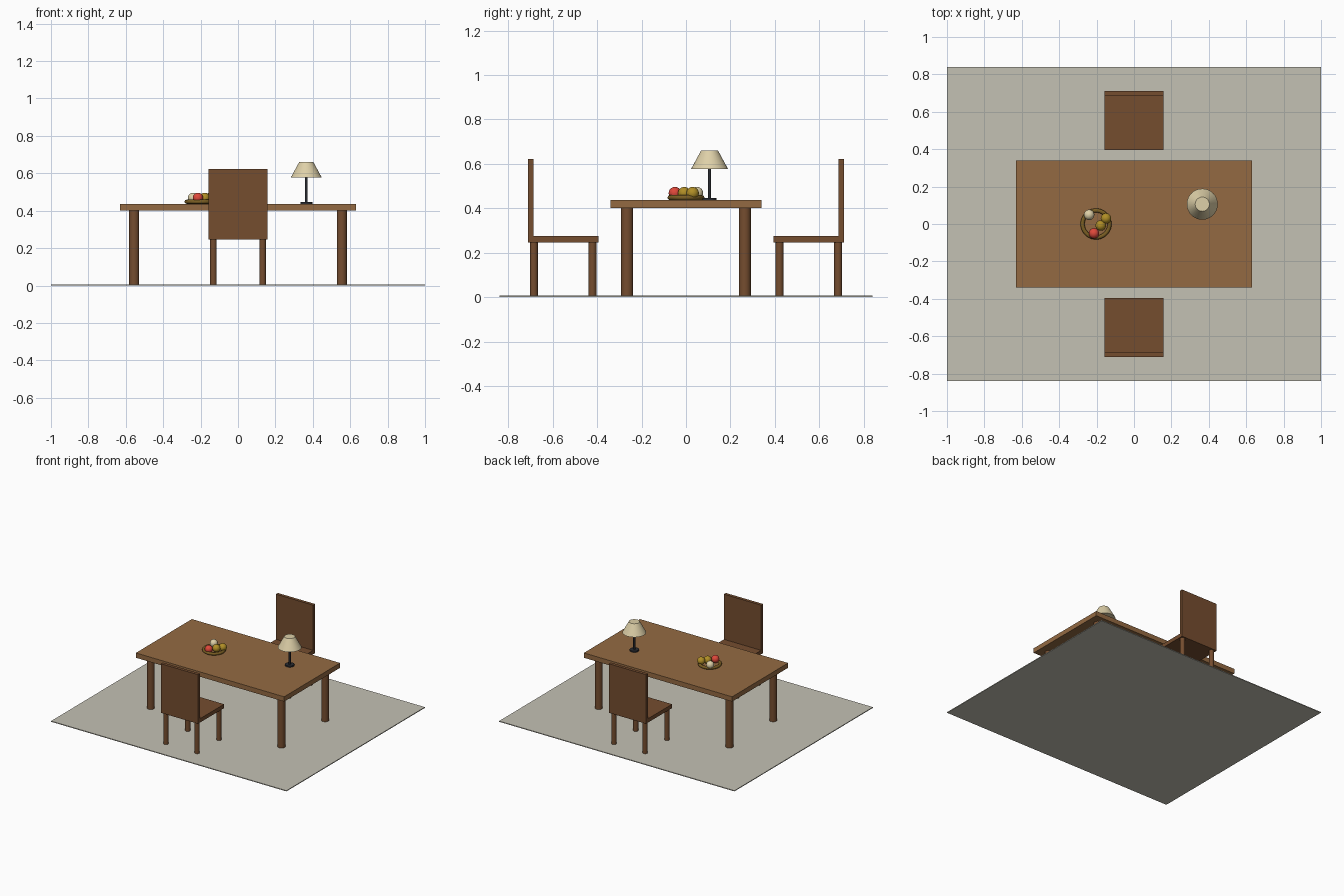
import bpy, math

if "Cube" in bpy.data.objects:
    bpy.data.objects.remove(bpy.data.objects["Cube"])


def material(name, r, g, b):
    def lin(c):
        c /= 255
        return c / 12.92 if c <= 0.04045 else ((c + 0.055) / 1.055) ** 2.4
    m = bpy.data.materials.new(name)
    m.diffuse_color = (lin(r), lin(g), lin(b), 1)
    m.use_nodes = True
    m.node_tree.nodes["Principled BSDF"].inputs["Base Color"].default_value = m.diffuse_color
    return m


FLOOR = material("floor_grey", 196, 193, 180)
TABLE = material("table_wood", 148, 106, 66)
DARK = material("dark_wood", 117, 77, 47)
BOWL = material("bowl_bronze", 122, 94, 35)
RED = material("red_fruit", 222, 72, 58)
GOLD = material("gold_fruit", 176, 142, 38)
CREAM = material("cream", 222, 208, 168)
METAL = material("dark_metal", 42, 44, 50)


def finish(name, mat, smooth=False):
    ob = bpy.context.object
    ob.name = name
    ob.data.materials.append(mat)
    if smooth:
        bpy.ops.object.shade_smooth_by_angle(angle=math.radians(40))
    return ob


def box(name, mat, x0, x1, y0, y1, z0, z1):
    bpy.ops.mesh.primitive_cube_add(
        size=1, location=((x0 + x1) / 2, (y0 + y1) / 2, (z0 + z1) / 2))
    bpy.context.object.scale = (x1 - x0, y1 - y0, z1 - z0)
    bpy.ops.object.transform_apply(location=False, rotation=False, scale=True)
    return finish(name, mat)


def cone(name, mat, x, y, z0, z1, r0, r1):
    bpy.ops.mesh.primitive_cone_add(
        vertices=32, radius1=r0, radius2=r1, depth=z1 - z0,
        location=(x, y, (z0 + z1) / 2))
    return finish(name, mat, True)


# Floor
box("floor", FLOOR, -1, 1, -0.84, 0.84, 0, 0.006)

# Table
box("table_top", TABLE, -0.63, 0.63, -0.34, 0.34, 0.4, 0.437)
for sx in (-1, 1):
    for sy in (-1, 1):
        cone("table_leg", DARK, sx * 0.555, sy * 0.265, 0.004, 0.4, 0.027, 0.027)

# Two chairs facing the table
for side, label in ((-1, "front"), (1, "rear")):
    inner, mid, outer = side * 0.395, side * 0.687, side * 0.711
    box(label + "_chair_seat", DARK, -0.158, 0.158,
        min(inner, mid), max(inner, mid), 0.245, 0.275)
    box(label + "_chair_back", DARK, -0.158, 0.158,
        min(mid, outer), max(mid, outer), 0.245, 0.622)
    for sx in (-1, 1):
        for dy in (-0.132, 0.132):
            cone(label + "_chair_leg", DARK, sx * 0.132, side * 0.553 + dy,
                 0.004, 0.246, 0.018, 0.018)

# Fruit bowl rim and fruit
bpy.ops.mesh.primitive_torus_add(
    major_radius=0.072, minor_radius=0.011, major_segments=40,
    minor_segments=12, location=(-0.203, 0, 0.448))
finish("bowl", BOWL, True)
for name, mat, x, y in (("cream_fruit", CREAM, -0.24, 0.049),
                        ("red_fruit", RED, -0.214, -0.05),
                        ("gold_fruit", GOLD, -0.15, 0.03),
                        ("gold_fruit", GOLD, -0.178, -0.008)):
    bpy.ops.mesh.primitive_uv_sphere_add(
        segments=24, ring_count=14, radius=0.028, location=(x, y, 0.468))
    finish(name, mat, True)

# Lamp
LX, LY = 0.365, 0.106
cone("lamp_base", METAL, LX, LY, 0.437, 0.447, 0.032, 0.032)
cone("lamp_stem", METAL, LX, LY, 0.446, 0.58, 0.0075, 0.0075)
cone("lamp_shade", CREAM, LX, LY, 0.577, 0.66, 0.083, 0.038)
